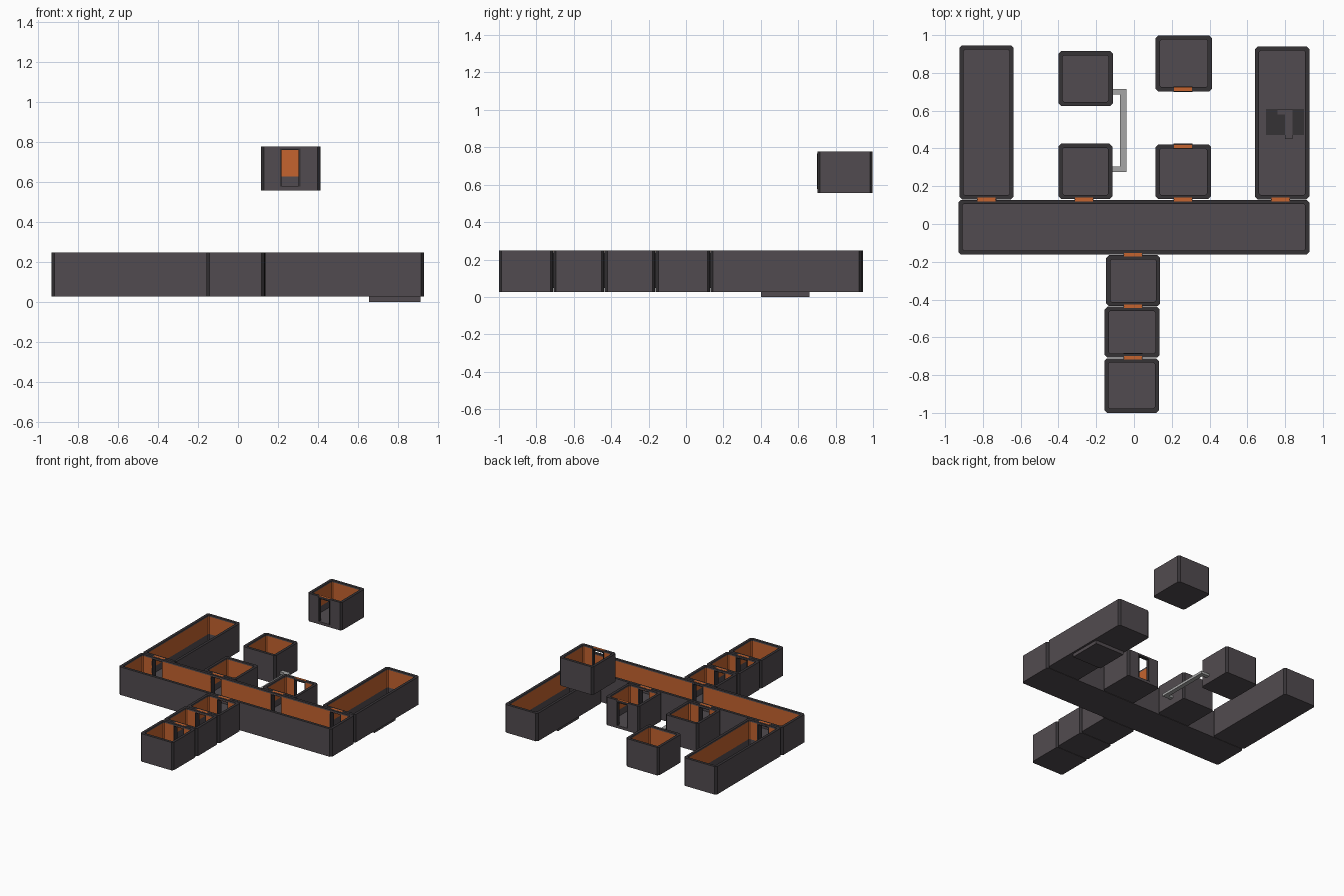
import bpy, bmesh
from mathutils import Vector

if "Cube" in bpy.data.objects:
    bpy.data.objects.remove(bpy.data.objects["Cube"])


def mat(name, col):
    m = bpy.data.materials.new(name)
    m.diffuse_color = (*col, 1)
    m.use_nodes = True
    m.node_tree.nodes["Principled BSDF"].inputs["Base Color"].default_value = m.diffuse_color
    return m


GREY = mat("hull grey", (0.083, 0.071, 0.079))
DARK = mat("trim charcoal", (0.036, 0.032, 0.036))
ORANGE = mat("wall orange", (0.56, 0.127, 0.028))
LIGHT = mat("pipe light grey", (0.38, 0.38, 0.38))
MATS = [GREY, DARK, ORANGE, LIGHT]
H, WALL, FLOOR = 0.22, 0.022, 0.02
BAND_LOW, BAND_HIGH = 0.07, 0.208


def finish(name, bm, material=None):
    me = bpy.data.meshes.new(name)
    bm.to_mesh(me)
    bm.free()
    for m in ([material] if material else MATS):
        me.materials.append(m)
    ob = bpy.data.objects.new(name, me)
    bpy.context.collection.objects.link(ob)
    return ob


def add_box(bm, x0, x1, y0, y1, z0, z1):
    r = bmesh.ops.create_cube(bm, size=1)
    for v in r["verts"]:
        v.co = Vector(((x0 + x1) / 2 + v.co.x * (x1 - x0),
                       (y0 + y1) / 2 + v.co.y * (y1 - y0),
                       (z0 + z1) / 2 + v.co.z * (z1 - z0)))


def boxes(name, material, items):
    bm = bmesh.new()
    for b in items:
        add_box(bm, *b)
    return finish(name, bm, material)


def outline(x0, x1, y0, y1, c):
    return [(x0 + c, y0), (x1 - c, y0), (x1, y0 + c), (x1, y1 - c),
            (x1 - c, y1), (x0 + c, y1), (x0, y1 - c), (x0, y0 + c)]


# name: x0, x1, y0, y1, base height
ROOMS = {
    "main_hall": (-0.93, 0.928, -0.162, 0.128, 0.027),
    "left_wing": (-0.925, -0.637, 0.131, 0.945, 0.027),
    "right_wing": (0.641, 0.928, 0.131, 0.94, 0.027),
    "back_left_room": (-0.40, -0.112, 0.625, 0.915, 0.027),
    "inner_left_room": (-0.40, -0.115, 0.132, 0.425, 0.027),
    "inner_right_room": (0.115, 0.408, 0.132, 0.422, 0.027),
    "raised_room": (0.115, 0.412, 0.702, 0.998, 0.557),
    "entry_room_inner": (-0.147, 0.138, -0.435, -0.165, 0.027),
    "entry_room_middle": (-0.155, 0.135, -0.708, -0.438, 0.027),
    "entry_room_outer": (-0.157, 0.132, -1.0, -0.711, 0.027),
}
# centre x, centre y, depth of opening, base height
DOORS = [(-0.78, 0.13, 0.07, 0.027), (-0.265, 0.13, 0.07, 0.027),
         (0.26, 0.13, 0.07, 0.027), (0.775, 0.13, 0.07, 0.027),
         (-0.005, -0.163, 0.07, 0.027), (-0.005, -0.436, 0.07, 0.027),
         (-0.005, -0.708, 0.07, 0.027), (0.26, 0.411, 0.05, 0.027),
         (0.26, 0.714, 0.05, 0.557)]

# Helper solid that cuts every doorway
cutter = boxes("door_cutter", DARK,
               [(x - 0.047, x + 0.047, y - d / 2, y + d / 2, z + FLOOR + 0.002, z + 0.207)
                for x, y, d, z in DOORS])
cutter.hide_render = True


def room(name, x0, x1, y0, y1, z):
    bm = bmesh.new()
    t = WALL
    out = outline(x0, x1, y0, y1, 0.014)
    inn = outline(x0 + t, x1 - t, y0 + t, y1 - t, 0.008)
    rings = [[bm.verts.new((*p, h)) for p in pts] for pts, h in
             ((out, z), (out, z + H), (inn, z + H), (inn, z + FLOOR))]
    bm.faces.new(rings[0][::-1])
    bm.faces.new(rings[3])
    for a, b in zip(rings, rings[1:]):
        for i in range(8):
            j = (i + 1) % 8
            bm.faces.new((a[i], a[j], b[j], b[i]))
    bmesh.ops.recalc_face_normals(bm, faces=bm.faces)
    ob = finish(name, bm)
    # Cut the doorways
    mod = ob.modifiers.new("doors", "BOOLEAN")
    mod.operation, mod.object, mod.solver = "DIFFERENCE", cutter, "EXACT"
    bpy.context.view_layer.objects.active = ob
    bpy.ops.object.modifier_apply(modifier=mod.name)
    ob.data.materials.clear()
    for m in MATS:
        ob.data.materials.append(m)
    # Split the walls into bands, then colour faces by place and direction
    bm = bmesh.new()
    bm.from_mesh(ob.data)
    for h in (BAND_LOW, BAND_HIGH):
        bmesh.ops.bisect_plane(bm, geom=bm.verts[:] + bm.edges[:] + bm.faces[:],
                               plane_co=(0, 0, z + h), plane_no=(0, 0, 1))
    for f in bm.faces:
        c, n = f.calc_center_median(), f.normal
        inside = all((x0 + t - 0.001 <= v.co.x <= x1 - t + 0.001 and
                      y0 + t - 0.001 <= v.co.y <= y1 - t + 0.001) for v in f.verts)
        f.material_index = 0
        if n.z > 0.9 and c.z > z + H - 0.001:
            f.material_index = 1                       # top rim
        elif abs(n.z) < 0.1:
            if inside:
                f.material_index = 2 if z + BAND_LOW < c.z < z + BAND_HIGH else 0
            elif min(abs(n.x), abs(n.y)) > 0.3:
                f.material_index = 1                   # corner chamfers
    bm.to_mesh(ob.data)
    bm.free()


for name, dims in ROOMS.items():
    room(name, *dims)
bpy.data.objects.remove(cutter, do_unlink=True)

# Door frames lining each opening, and orange markers over the doors
frames, markers = [], []
for x, y, d, z in DOORS:
    a, b = y - d / 2 + 0.011, y + d / 2 - 0.011
    for s in (-1, 1):
        e = x + s * 0.047
        frames.append((e - 0.004, e + 0.004, a, b, z + FLOOR, z + 0.211))
    frames.append((x - 0.043, x + 0.043, a, b, z + 0.203, z + 0.211))
    markers.append((x - 0.048, x + 0.048, y - 0.010, y + 0.010, z + H - 0.003, z + H + 0.001))
boxes("door_frames", DARK, frames)
boxes("door_markers", ORANGE, markers)

# Pipe linking the two left rooms
boxes("link_pipe", LIGHT, [(-0.075, -0.04, 0.275, 0.715, 0.08, 0.10),
                           (-0.116, -0.075, 0.275, 0.305, 0.08, 0.10),
                           (-0.116, -0.075, 0.685, 0.715, 0.08, 0.10)])

# Pit under the right wing, with its cover and handle on the floor
boxes("floor_pit", GREY, [(0.655, 0.912, 0.40, 0.66, 0.0, 0.028)])
boxes("pit_cover", DARK, [(0.70, 0.90, 0.47, 0.61, 0.046, 0.051)])
boxes("pit_handle", GREY, [(0.80, 0.84, 0.45, 0.61, 0.050, 0.057),
                           (0.76, 0.80, 0.58, 0.61, 0.050, 0.057)])
